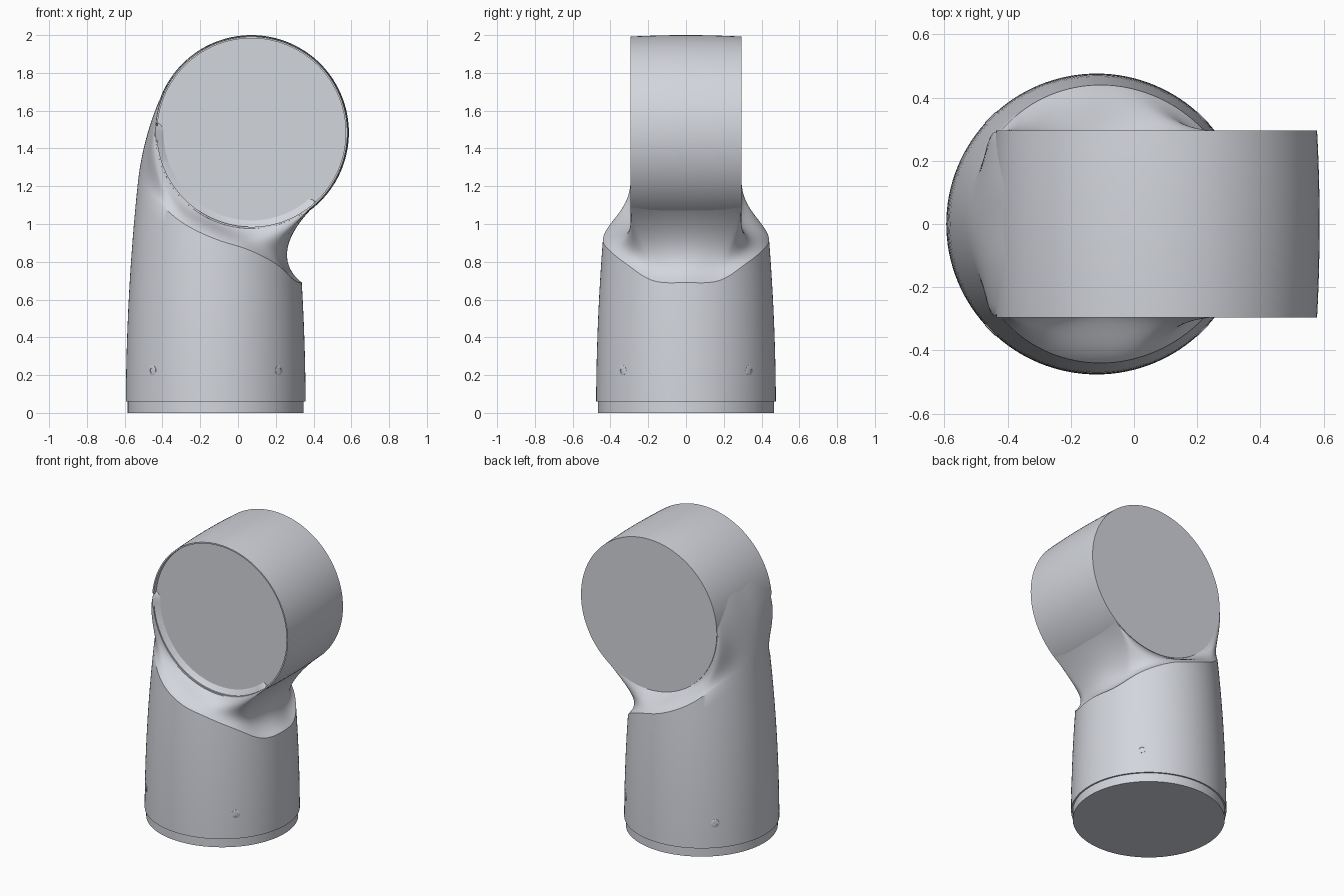
import bpy, bmesh, math
from mathutils import Vector

cube = bpy.data.objects.get("Cube")
if cube:
    bpy.data.objects.remove(cube)

COLUMNS = 128
BODY_X = -0.118
BARREL = Vector((0.071, 0, 1.484))
BARREL_HALF = 0.295

grey = bpy.data.materials.new("satin grey")
grey.use_nodes = True
grey.diffuse_color = (0.65, 0.67, 0.72, 1)
shader = grey.node_tree.nodes["Principled BSDF"]
shader.inputs["Base Color"].default_value = grey.diffuse_color
shader.inputs["Roughness"].default_value = 0.5


def loft(name, columns, angle=30):
    """Skin a closed loop of equally long point columns and cap both ends."""
    bm = bmesh.new()
    grid = [[bm.verts.new(p) for p in column] for column in columns]
    for here, there in zip(grid, grid[1:] + grid[:1]):
        for k in range(len(here) - 1):
            bm.faces.new((here[k], there[k], there[k + 1], here[k + 1]))
    bm.faces.new([column[0] for column in grid])
    bm.faces.new([column[-1] for column in grid])
    bmesh.ops.recalc_face_normals(bm, faces=bm.faces)
    mesh = bpy.data.meshes.new(name)
    bm.to_mesh(mesh)
    bm.free()
    mesh.materials.append(grey)
    obj = bpy.data.objects.new(name, mesh)
    bpy.context.collection.objects.link(obj)
    bpy.ops.object.select_all(action="DESELECT")
    obj.select_set(True)
    bpy.context.view_layer.objects.active = obj
    bpy.ops.object.shade_smooth_by_angle(angle=math.radians(angle))
    return obj


def turned(name, profile, count=COLUMNS):
    """Revolve (radius, height) pairs about the local z axis."""
    angles = [math.tau * k / count for k in range(count)]
    return loft(name, [[(r * math.cos(t), r * math.sin(t), z) for r, z in profile]
                       for t in angles])


def body_radius(z):
    return 0.476 - 0.043 * z * z


def barrel_radius(y):
    return 0.516 - 0.008 * (y / BARREL_HALF) ** 2


# Shoulder shape at even turns, from the open side round to the spine:
# lip height, barrel contact angle, inward and upward start pull, end pull x, y, z
SHOULDER = [
    (0.69, 319, 0.14, 0.11, -0.21, 0.00, -0.18),
    (0.70, 315, 0.13, 0.10, -0.20, 0.00, -0.17),
    (0.79, 300, 0.07, 0.07, -0.12, 0.01, -0.13),
    (0.865, 275, 0.04, 0.05, -0.03, 0.04, -0.06),
    (0.92, 248, 0.04, 0.05, 0.00, 0.04, -0.03),
    (1.00, 222, 0.05, 0.05, 0.00, 0.01, -0.06),
    (1.11, 196, 0.03, 0.07, -0.01, 0.00, -0.12),
    (1.19, 169, 0.02, 0.15, -0.05, 0.00, -0.15),
    (1.22, 148, 0.02, 0.18, -0.09, 0.00, -0.16),
]


def shoulder_at(turn):
    """Smoothly blend the shoulder rows; turn runs from 0 to 1."""
    last = len(SHOULDER) - 1
    k = min(int(turn * last), last - 1)
    f = turn * last - k
    rows = [SHOULDER[last - abs(last - abs(k + d))] for d in (-1, 0, 1, 2)]
    return [b + 0.5 * f * (c - a + f * (2 * a - 5 * b + 4 * c - d + f * (3 * (b - c) + d - a)))
            for a, b, c, d in zip(*rows)]


def body_column(theta):
    c, s = math.cos(theta), math.sin(theta)
    turn = math.acos(max(-1, min(1, c))) / math.pi
    lip, contact, inward, up, px, py, pz = shoulder_at(turn)
    points = []
    # Round lower wall up to the lip
    for k in range(13):
        z = 0.06 + (lip - 0.06) * k / 12
        r = body_radius(z)
        points.append(Vector((BODY_X + r * c, r * s, z)))
    # Curved shoulder from the lip to the barrel
    start = points[-1]
    a = math.radians(contact)
    y = max(-0.291, min(0.291, 0.6 * s))
    r = barrel_radius(y) - 0.001
    end = BARREL + Vector((r * math.cos(a), y, r * math.sin(a)))
    pull_a = start + Vector((-inward * c, -inward * s, up))
    pull_b = end + Vector((px, py * s, pz))
    for k in range(1, 21):
        t = k / 20
        q = 1 - t
        points.append(q**3 * start + 3 * q * q * t * pull_a
                      + 3 * q * t * t * pull_b + t**3 * end)
    # Tuck the end inside the barrel
    points.append(end.lerp(BARREL, 0.12))
    return points


loft("lower_body", [body_column(math.tau * k / COLUMNS) for k in range(COLUMNS)])

# Stepped ring under the body
base = turned("base_ring", [(0.466, 0), (0.466, 0.07)])
base.location.x = BODY_X


# Crowned barrel with a thin notched rim around a recessed front disc
def barrel_column(k):
    t = math.tau * k / COLUMNS
    floor = 0.028 - BARREL_HALF
    notched = abs(k - COLUMNS // 2) <= 1
    rim = floor if notched else -BARREL_HALF
    profile = [(0.499, floor), (0.499, rim), (barrel_radius(rim), rim)]
    for j in range(1, 16):
        y = min(BARREL_HALF * (j / 7.5 - 1), BARREL_HALF)
        profile.append((barrel_radius(y), y))
    return [BARREL + Vector((r * math.cos(t), y, r * math.sin(t))) for r, y in profile]


loft("joint_barrel", [barrel_column(k) for k in range(COLUMNS)])

# Four socket screws around the foot
for k in range(4):
    heading = math.radians(45 + 90 * k)
    direction = Vector((math.cos(heading), math.sin(heading), 0))
    screw = turned("socket_screw", [(0.026, -0.02), (0.026, 0.001), (0.022, 0.003),
                                    (0.014, 0.003), (0.014, 0.0005)], 18)
    screw.rotation_euler = direction.to_track_quat("Z", "Y").to_euler()
    screw.location = Vector((BODY_X, 0, 0.225)) + direction * body_radius(0.225)
